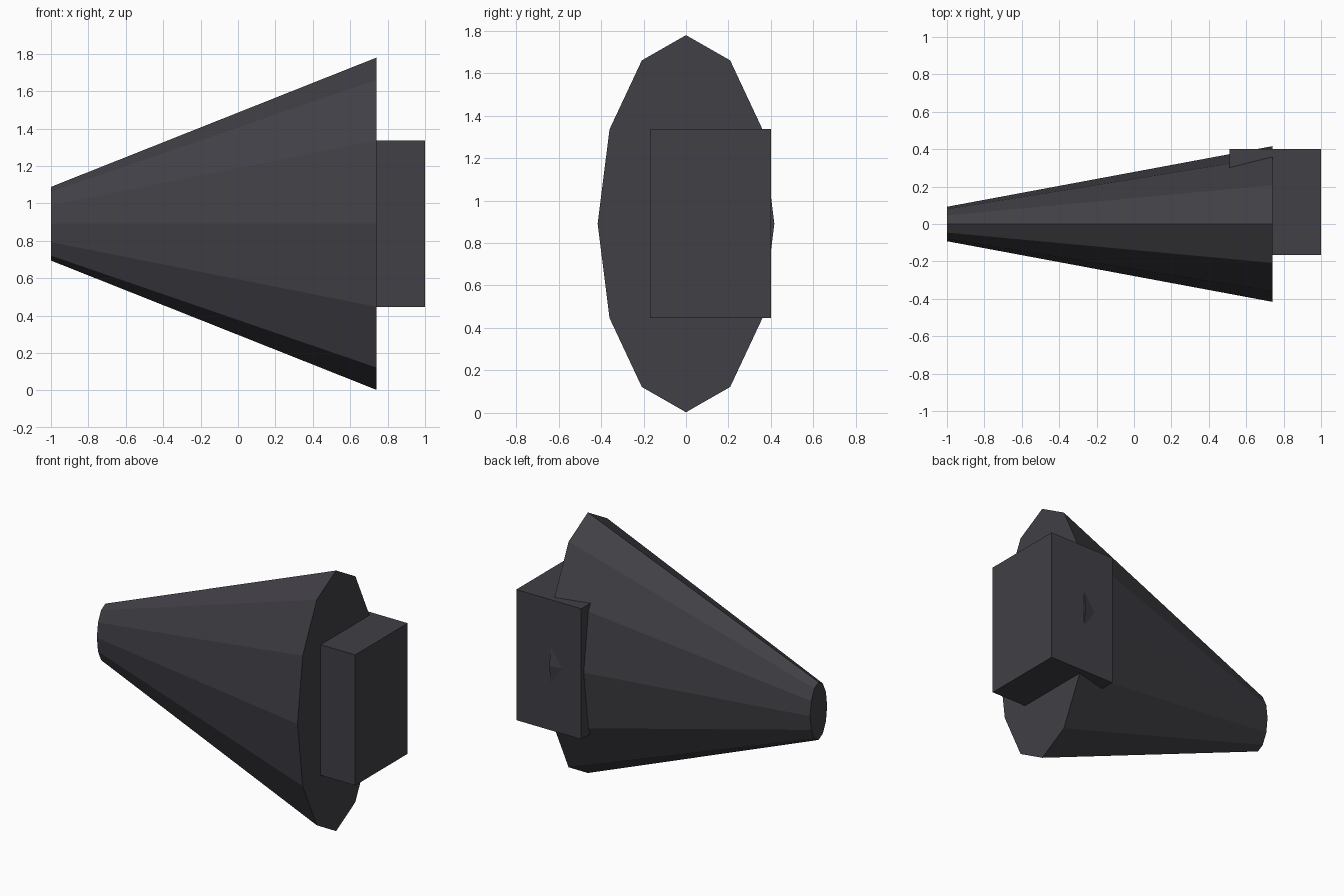
import bpy
import bmesh
import math

if "Cube" in bpy.data.objects:
    bpy.data.objects.remove(bpy.data.objects["Cube"])

dark = bpy.data.materials.new("dark_grey")
dark.diffuse_color = (0.052, 0.050, 0.060, 1)
dark.use_nodes = True
dark.node_tree.nodes["Principled BSDF"].inputs["Base Color"].default_value = dark.diffuse_color


def finish(name, bm):
    bmesh.ops.recalc_face_normals(bm, faces=bm.faces)
    mesh = bpy.data.meshes.new(name)
    bm.to_mesh(mesh)
    bm.free()
    mesh.materials.append(dark)
    obj = bpy.data.objects.new(name, mesh)
    bpy.context.collection.objects.link(obj)


# Tapered twelve-sided body with an oval section, lying along x
SIDES, MID_Z = 12, 0.891
bm = bmesh.new()
rings = []
for x, ry, rz in ((-1.0, 0.092, 0.197), (0.74, 0.416, 0.888)):
    angles = [2 * math.pi * i / SIDES for i in range(SIDES)]
    rings.append([bm.verts.new((x, ry * math.cos(a), MID_Z + rz * math.sin(a)))
                  for a in angles])
for i in range(SIDES):
    j = (i + 1) % SIDES
    bm.faces.new((rings[0][i], rings[0][j], rings[1][j], rings[1][i]))
for ring in rings:
    bm.faces.new(ring)
finish("tapered_body", bm)

# Rectangular mounting block set into the wide end
low, high = (0.51, -0.166, 0.447), (1.0, 0.40, 1.337)
bm = bmesh.new()
bmesh.ops.create_cube(bm, size=1)
for v in bm.verts:
    v.co = [(a + b) / 2 + c * (b - a) for a, b, c in zip(low, high, v.co)]
finish("mounting_block", bm)
